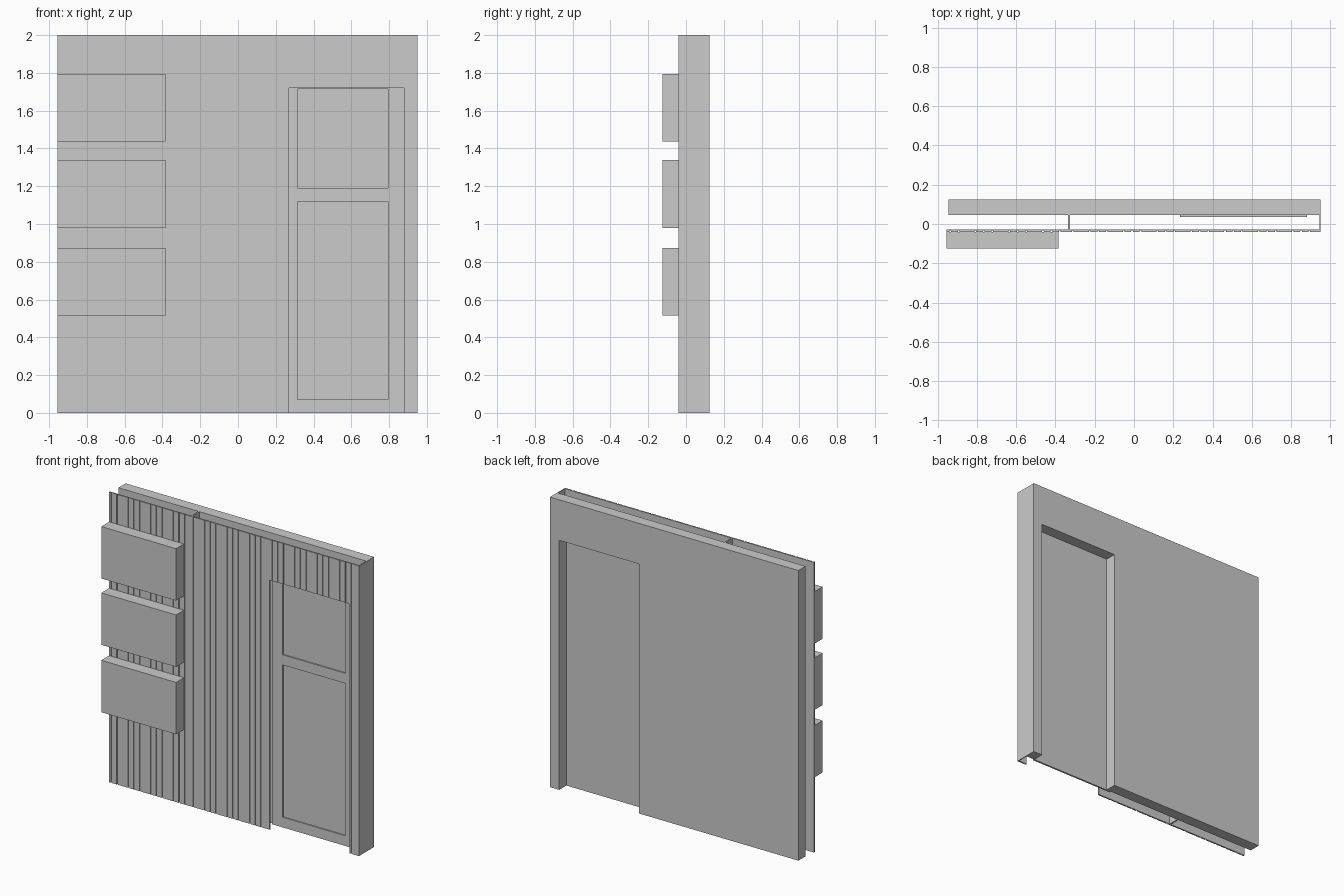
import bpy, bmesh

if "Cube" in bpy.data.objects:
    bpy.data.objects.remove(bpy.data.objects["Cube"], do_unlink=True)

# One plain grey for everything
grey = bpy.data.materials.new("plain_grey")
grey.use_nodes = True
grey.diffuse_color = (0.6, 0.6, 0.6, 1)
bsdf = next(n for n in grey.node_tree.nodes if n.type == "BSDF_PRINCIPLED")
bsdf.inputs["Base Color"].default_value = grey.diffuse_color


def extrude(name, outline, offset):
    """Solid made by sweeping a flat outline along an offset."""
    bm = bmesh.new()
    face = bm.faces.new([bm.verts.new(p) for p in outline])
    swept = bmesh.ops.extrude_face_region(bm, geom=[face])["geom"]
    verts = [g for g in swept if isinstance(g, bmesh.types.BMVert)]
    bmesh.ops.translate(bm, verts=verts, vec=offset)
    bmesh.ops.recalc_face_normals(bm, faces=bm.faces)
    mesh = bpy.data.meshes.new(name)
    bm.to_mesh(mesh)
    bm.free()
    mesh.materials.append(grey)
    obj = bpy.data.objects.new(name, mesh)
    bpy.context.collection.objects.link(obj)
    return obj


def box(name, x, y, z):
    outline = [(x[0], y[0], z[0]), (x[1], y[0], z[0]),
               (x[1], y[0], z[1]), (x[0], y[0], z[1])]
    return extrude(name, outline, (0, y[1] - y[0], 0))


def cut(obj, cutter):
    """Subtract the cutter, then discard it."""
    cutter.hide_render = True
    mod = obj.modifiers.new("cut", "BOOLEAN")
    mod.operation = "DIFFERENCE"
    mod.solver = "EXACT"
    mod.object = cutter
    bpy.context.view_layer.objects.active = obj
    bpy.ops.object.modifier_apply(modifier=mod.name)
    bpy.data.objects.remove(cutter, do_unlink=True)


HEIGHT = 2.0
FRONT, SKIN = -0.04, -0.029       # front cladding faces
WALL, BACK = 0.047, 0.125         # thick wall faces
DOOR_X, DOOR_TOP = (0.27, 0.88), 1.72
JOINT, RIGHT = -0.33, 0.95


def cladding(name, x0, x1, first_centre):
    """Board with grooves in groups of three."""
    pitch, half, depth = 0.043, 0.004, 0.006
    outline = [(x0, FRONT, 0)]
    for k in range(-1, 12):
        for j in (-1, 0, 1):
            c = first_centre + k * 4 * pitch + j * pitch
            if x0 + 0.01 < c < x1 - 0.01:
                outline += [(c - half, FRONT, 0), (c - half, FRONT + depth, 0),
                            (c + half, FRONT + depth, 0), (c + half, FRONT, 0)]
    outline += [(x1, FRONT, 0), (x1, SKIN, 0), (x0, SKIN, 0)]
    return extrude(name, outline, (0, 0, HEIGHT))


# Thick rear wall with a doorway
a, b = DOOR_X
wall_outline = [(-0.945, 0), (a, 0), (a, DOOR_TOP), (b, DOOR_TOP), (b, 0),
                (RIGHT, 0), (RIGHT, HEIGHT), (-0.945, HEIGHT)]
extrude("rear_wall", [(x, WALL, z) for x, z in wall_outline], (0, BACK - WALL, 0))

# Grooved front cladding, the right board cut for the doorway
cladding("left_cladding", -0.955, JOINT, -0.764)
board = cladding("right_cladding", JOINT, RIGHT, -0.182)
cut(board, box("doorway_cutter", DOOR_X, (-0.1, 0.0), (-0.1, DOOR_TOP)))

# Cavity divider and closed end
box("cavity_stud", (JOINT - 0.005, JOINT + 0.005), (SKIN, WALL), (0, HEIGHT))
box("end_panel", (RIGHT - 0.006, RIGHT), (SKIN, WALL), (0, HEIGHT))

# Sliding door with two recessed panels
door = box("sliding_door", (0.235, 0.88), (0.035, WALL), (0, 1.785))
for z in ((0.07, 1.12), (1.19, 1.715)):
    cut(door, box("panel_cutter", (0.316, 0.795), (0.0, 0.043), z))

# Wall cabinets
for i, z in enumerate((0.515, 0.98, 1.437)):
    box(f"wall_cabinet_{i + 1}", (-0.955, -0.385), (-0.125, FRONT), (z, z + 0.358))
